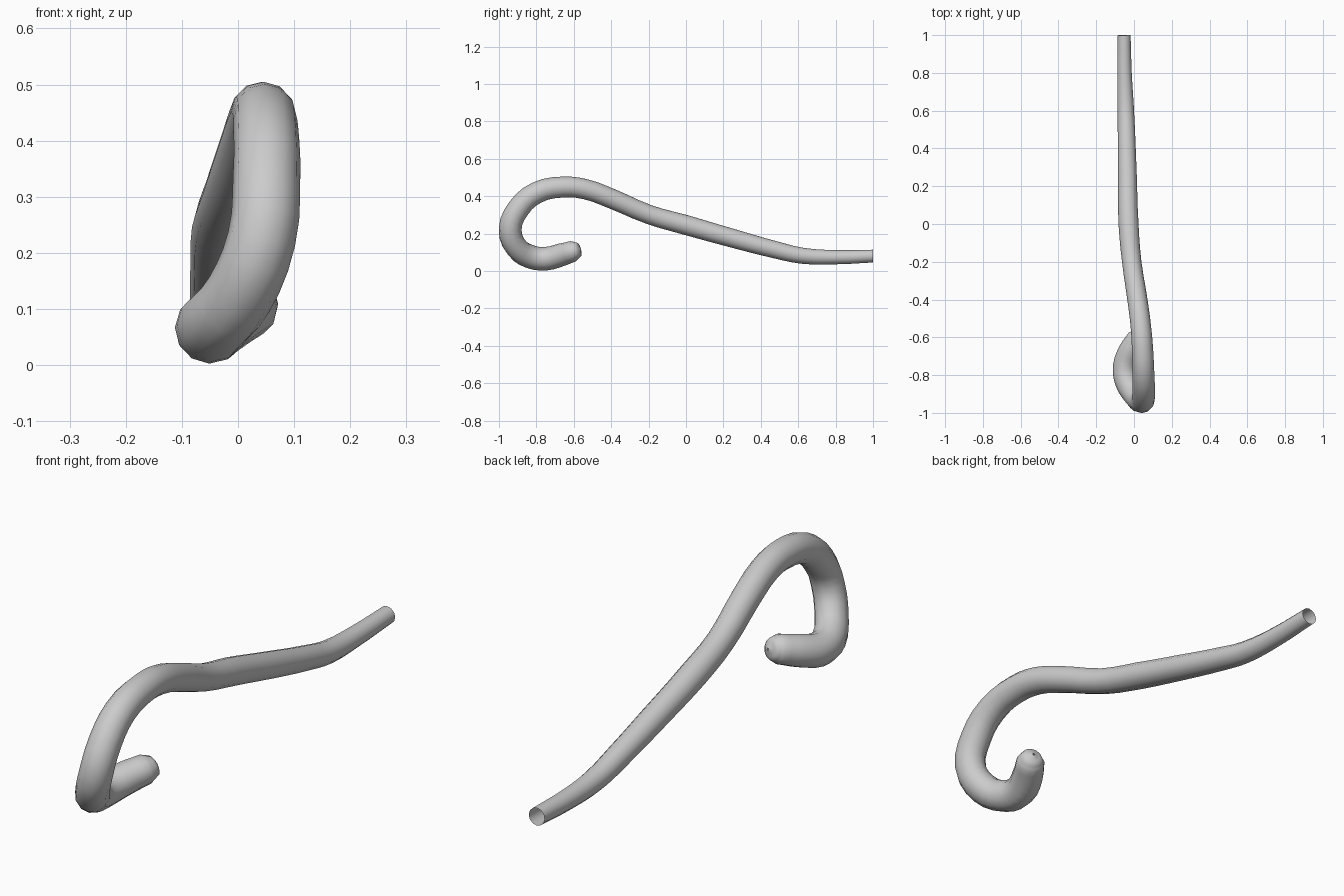
import bpy
import math

# Centre line and radius of the curled tail: x, y, z, radius
PATH = [
    (-0.052, 1.000, 0.080, 0.034),
    (-0.050, 0.800, 0.074, 0.038),
    (-0.044, 0.620, 0.082, 0.043),
    (-0.040, 0.480, 0.113, 0.046),
    (-0.035, 0.250, 0.175, 0.050),
    (-0.029, 0.000, 0.246, 0.053),
    (-0.012, -0.200, 0.303, 0.051),
    (0.018, -0.400, 0.388, 0.053),
    (0.036, -0.540, 0.438, 0.054),
    (0.045, -0.660, 0.449, 0.056),
    (0.050, -0.800, 0.418, 0.058),
    (0.051, -0.895, 0.335, 0.060),
    (0.042, -0.940, 0.225, 0.061),
    (0.002, -0.905, 0.125, 0.062),
    (-0.040, -0.830, 0.076, 0.063),
    (-0.048, -0.750, 0.066, 0.063),
    (-0.018, -0.665, 0.087, 0.061),
    (0.020, -0.603, 0.106, 0.056),
    (0.034, -0.575, 0.113, 0.040),
    (0.038, -0.562, 0.116, 0.004),
]

# Swept tube, open at the thin end and rounded at the curled tip
curve = bpy.data.curves.new("curled_tail", "CURVE")
curve.dimensions = "3D"
curve.resolution_u = 3
curve.bevel_depth = 1.0
curve.bevel_resolution = 4
curve.use_fill_caps = False
spline = curve.splines.new("BEZIER")
spline.bezier_points.add(len(PATH) - 1)
for point, (x, y, z, r) in zip(spline.bezier_points, PATH):
    point.co = (x, y, z)
    point.radius = r
    point.handle_left_type = point.handle_right_type = "AUTO"

tail = bpy.data.objects.new("curled_tail", curve)
bpy.context.collection.objects.link(tail)
bpy.context.view_layer.objects.active = tail
tail.select_set(True)
bpy.ops.object.convert(target="MESH")
tail = bpy.context.object
tail.name = "curled_tail"
bpy.ops.object.shade_smooth_by_angle(angle=math.radians(50))
